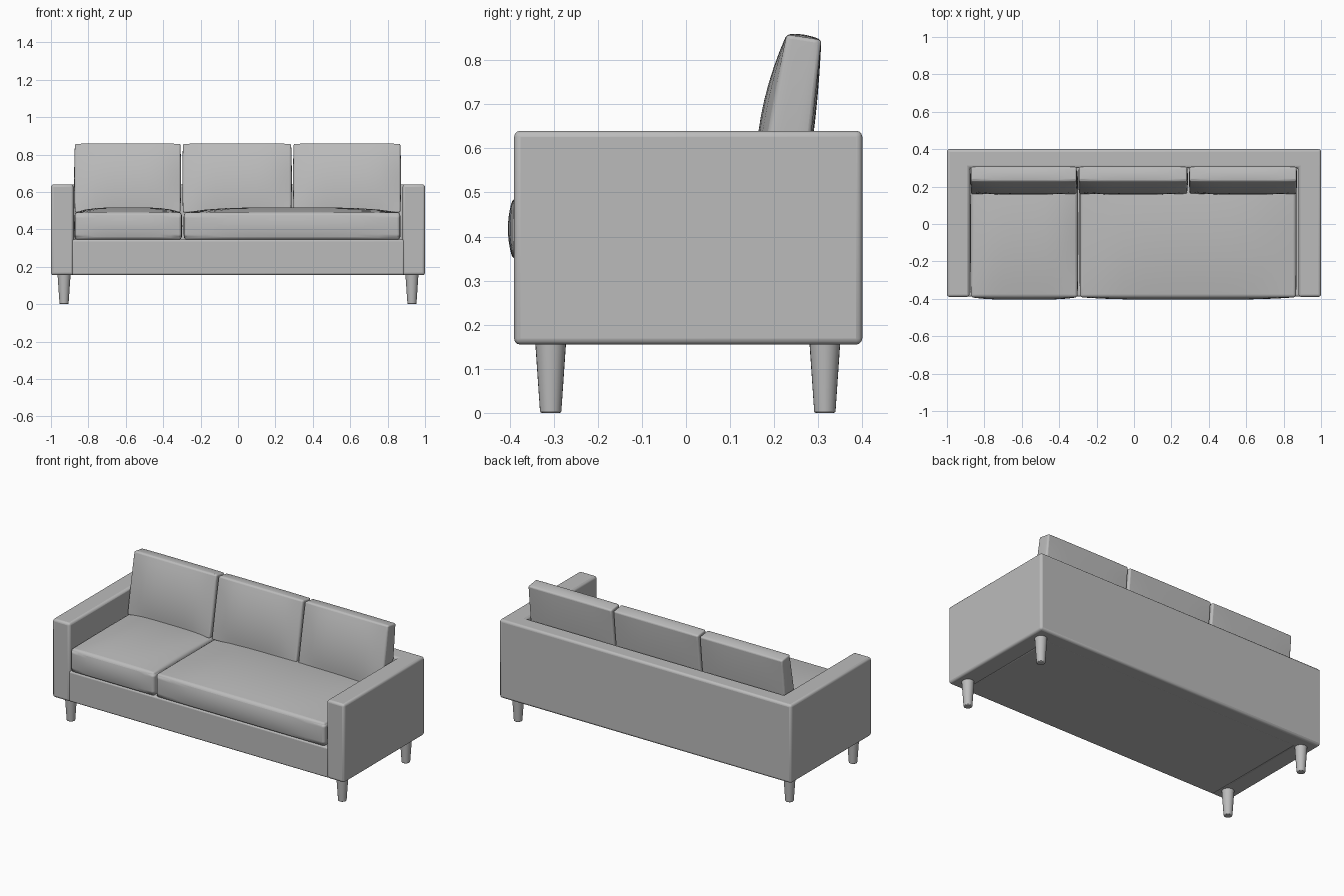
import bpy, bmesh, math
from mathutils import Vector

if "Cube" in bpy.data.objects:
    bpy.data.objects.remove(bpy.data.objects["Cube"], do_unlink=True)

GREY = (0.5, 0.5, 0.5, 1)
mat = bpy.data.materials.new("grey upholstery")
mat.use_nodes = True
mat.diffuse_color = GREY
mat.node_tree.nodes["Principled BSDF"].inputs["Base Color"].default_value = GREY


def finish(name, bm, bevel, segments=3):
    """Turn a bmesh into a bevelled, smooth-shaded object."""
    bmesh.ops.recalc_face_normals(bm, faces=bm.faces)
    mesh = bpy.data.meshes.new(name)
    bm.to_mesh(mesh)
    bm.free()
    mesh.materials.append(mat)
    ob = bpy.data.objects.new(name, mesh)
    bpy.context.collection.objects.link(ob)
    mod = ob.modifiers.new("soft edges", 'BEVEL')
    mod.width, mod.segments = bevel, segments
    mod.limit_method, mod.angle_limit = 'ANGLE', math.radians(40)
    bpy.ops.object.select_all(action='DESELECT')
    ob.select_set(True)
    bpy.context.view_layer.objects.active = ob
    bpy.ops.object.shade_smooth_by_angle(angle=math.radians(40))
    return ob


def prism(name, outline, z0, z1, bevel):
    """Extrude a plan outline upwards."""
    bm = bmesh.new()
    face = bm.faces.new([bm.verts.new((x, y, z0)) for x, y in outline])
    top = bmesh.ops.extrude_face_region(bm, geom=[face])["geom"]
    verts = [v for v in top if isinstance(v, bmesh.types.BMVert)]
    bmesh.ops.translate(bm, verts=verts, vec=(0, 0, z1 - z0))
    return finish(name, bm, bevel)


def cushion(name, shape, bevel):
    """Subdivided block whose points (each axis -1..1) are placed by shape."""
    bm = bmesh.new()
    bmesh.ops.create_cube(bm, size=2)
    bmesh.ops.subdivide_edges(bm, edges=bm.edges[:], cuts=9, use_grid_fill=True)
    for v in bm.verts:
        v.co = Vector(shape(*v.co))
    return finish(name, bm, bevel, 4)


def mix(a, b, t):
    return a + (b - a) * (t + 1) / 2


def crown(a, b):
    return (1 - a ** 4) * (1 - b * b)


def seat_shape(x0, x1):
    def shape(u, v, w):
        x = mix(x0, x1, u) + 0.004 * u * crown(v, w)
        y = mix(-0.392, 0.29, v) + 0.012 * v * crown(u, w)
        z = mix(0.345, 0.49, w)
        if w > 0:
            z += 0.027 * w * crown(u, v)
        return x, y, z
    return shape


def back_shape(x0, x1):
    def shape(u, v, w):
        x = mix(x0, x1, u) + 0.004 * u * crown(v, w)
        front = mix(0.160, 0.228, w) - 0.024 * crown(u, w)
        rear = mix(0.268, 0.307, w) + 0.006 * crown(u, w)
        y = mix(front, rear, v)
        z = mix(0.49, 0.852 - 0.006 * v, w) + 0.006 * max(w, 0) * crown(u, v)
        return x, y, z
    return shape


# Frame: arms and back as one U, with the seat base between them
prism("arms_and_back", [(-1, -0.39), (-0.88, -0.39), (-0.88, 0.30), (0.88, 0.30),
                        (0.88, -0.39), (1, -0.39), (1, 0.40), (-1, 0.40)],
      0.155, 0.64, 0.014)
prism("seat_base", [(-0.89, -0.388), (0.89, -0.388), (0.89, 0.32), (-0.89, 0.32)],
      0.156, 0.345, 0.01)

# Seat cushions: one single, one double
cushion("right_seat_cushion", seat_shape(-0.872, -0.302), 0.024)
cushion("left_seat_cushion", seat_shape(-0.288, 0.866), 0.024)

# Three leaning back cushions
for side, x0, x1 in (("right", -0.872, -0.308), ("middle", -0.294, 0.284),
                     ("left", 0.298, 0.868)):
    cushion(side + "_back_cushion", back_shape(x0, x1), 0.022)

# Tapered round legs
for side, x in (("left", 0.93), ("right", -0.93)):
    for end, y in (("front", -0.307), ("back", 0.315)):
        bm = bmesh.new()
        bmesh.ops.create_cone(bm, cap_ends=True, segments=24, radius1=0.024,
                              radius2=0.035, depth=0.16)
        bmesh.ops.translate(bm, verts=bm.verts, vec=(x, y, 0.08))
        finish(f"{side}_{end}_leg", bm, 0.004, 2)
